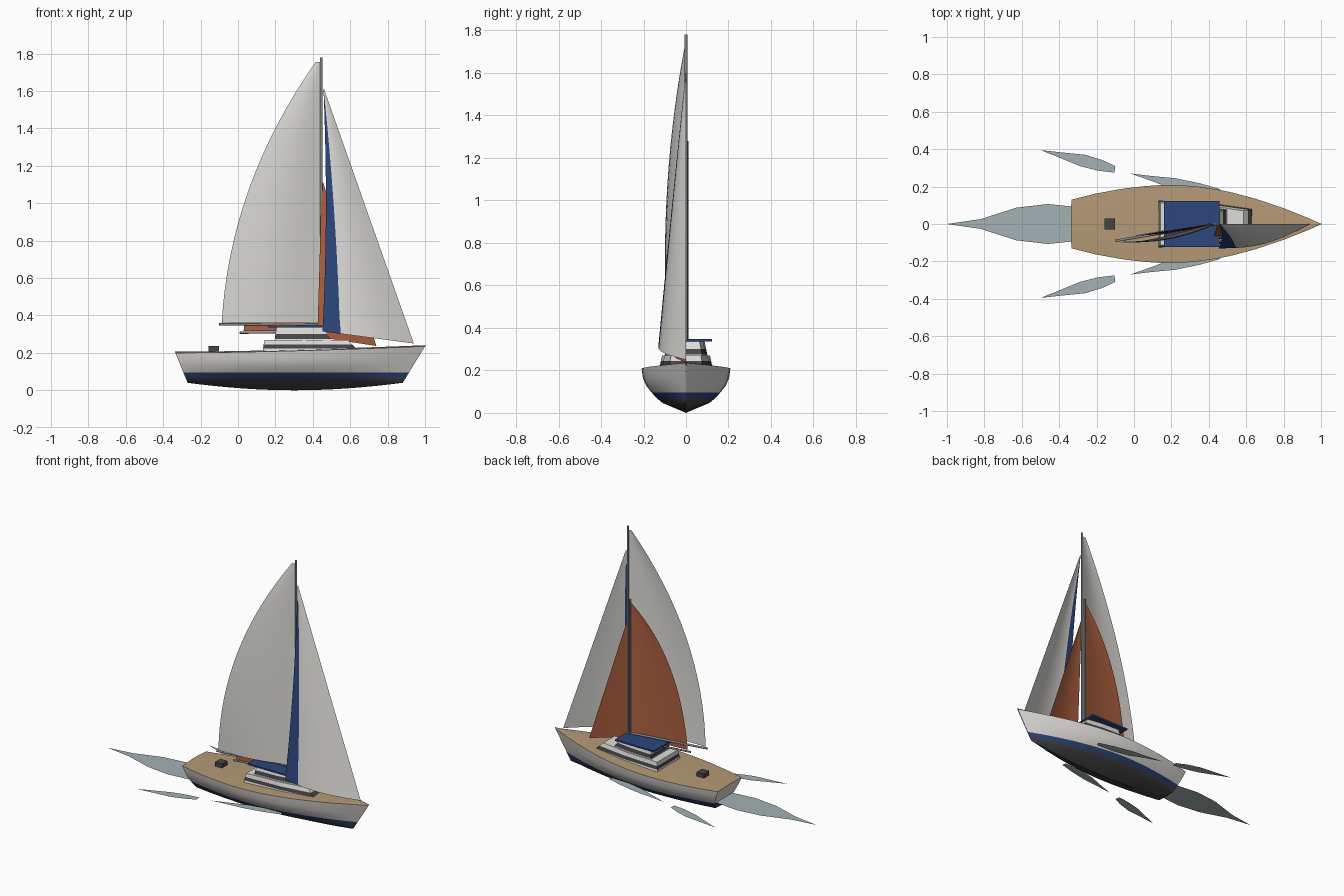
import bpy, bmesh, math
from mathutils import Vector

if "Cube" in bpy.data.objects:
    bpy.data.objects.remove(bpy.data.objects["Cube"])


def material(name, rgb):
    m = bpy.data.materials.new(name)
    m.diffuse_color = (*rgb, 1)
    m.use_nodes = True
    m.node_tree.nodes["Principled BSDF"].inputs["Base Color"].default_value = m.diffuse_color
    return m


WHITE = material("hull_white", (0.74, 0.72, 0.69))
SAIL = material("sail_white", (0.72, 0.71, 0.68))
NAVY = material("navy_blue", (0.025, 0.061, 0.20))
TAN = material("deck_tan", (0.46, 0.32, 0.18))
RUST = material("rust_red", (0.42, 0.117, 0.05))
CHARCOAL = material("charcoal", (0.06, 0.06, 0.066))
GREY = material("spar_grey", (0.24, 0.26, 0.28))
WATER = material("wake_grey", (0.36, 0.44, 0.45))


def mesh_object(name, verts, faces, mats, rule=None, smooth=None):
    """Make an object; rule(face centre, normal, index) picks the material slot."""
    me = bpy.data.meshes.new(name)
    me.from_pydata([tuple(v) for v in verts], [], faces)
    ob = bpy.data.objects.new(name, me)
    bpy.context.collection.objects.link(ob)
    for m in mats:
        me.materials.append(m)
    bm = bmesh.new()
    bm.from_mesh(me)
    if smooth is not None:
        bmesh.ops.remove_doubles(bm, verts=bm.verts, dist=0.0005)
        bmesh.ops.recalc_face_normals(bm, faces=bm.faces)
    bm.normal_update()
    for i, f in enumerate(bm.faces):
        if rule:
            f.material_index = rule(f.calc_center_median(), f.normal, i)
    bm.to_mesh(me)
    bm.free()
    if smooth:
        bpy.ops.object.select_all(action='DESELECT')
        ob.select_set(True)
        bpy.context.view_layer.objects.active = ob
        bpy.ops.object.shade_smooth_by_angle(angle=math.radians(smooth))
    return ob


def grid_faces(rows, cols):
    return [(r * cols + c, r * cols + c + 1, (r + 1) * cols + c + 1, (r + 1) * cols + c)
            for r in range(rows - 1) for c in range(cols - 1)]


def lookup(table, t):
    for (a, va), (b, vb) in zip(table, table[1:]):
        if t <= b:
            return va + (vb - va) * (t - a) / (b - a)
    return table[-1][1]


# Hull: lofted stations, flat stern, raked stem, cambered deck
BEAM = [(-0.335, 0.13), (-0.2, 0.163), (-0.05, 0.19), (0.1, 0.206), (0.22, 0.21), (0.35, 0.201),
        (0.5, 0.177), (0.65, 0.138), (0.8, 0.087), (0.92, 0.038), (1.0, 0.002)]
LEVELS = [(0.046, 0.52), (0.068, 0.65), (0.095, 0.77), (0.13, 0.90), (0.165, 0.97)]
STATIONS = 21
hull = []
for i in range(STATIONS):
    t = i / (STATIONS - 1)
    half = lookup(BEAM, -0.335 + 1.335 * t)
    sheer = 0.2 + 0.035 * t ** 1.6
    keel = 0.04 * (2 * t - 1) ** 2

    def point(y, z):
        stern = -0.335 + 0.41 * (0.2 - z)
        stem = 1.0 - 0.61 * (0.235 - z)
        return (stern + (stem - stern) * t, y, z)
    side = [(half * w, z) for z, w in LEVELS] + [(half, sheer)]
    ring = [(0, keel)] + side + [(0, sheer + 0.006)]
    ring += [(-y, z) for y, z in reversed(side)] + [(0, keel)]
    hull += [point(y, z) for y, z in ring]
COLS = len(hull) // STATIONS
hull_faces = grid_faces(STATIONS, COLS)
for a in range(COLS // 2):      # stern closed in strips across, so it can be coloured by height
    b = COLS - 1 - a
    quad = (a, a + 1, b - 1, b)
    hull_faces.append(quad if a + 1 != b - 1 else (a, a + 1, b))


def hull_colour(c, n, i):
    if n.z > 0.8 and c.z > 0.19:
        return 3
    return 2 if c.z < 0.067 else 1 if c.z < 0.095 else 0


mesh_object("hull", hull, hull_faces, [WHITE, NAVY, CHARCOAL, TAN], hull_colour, 35)


# Cabin tiers: stacked tapering rings with a dark window band
def tier(name, zs, aft, fore, w_aft, w_fore, rake, lean):
    verts = []
    for z in zs:
        d = (z - zs[0])
        a, f = aft + d * 0.15, fore - d * rake
        wa, wf = w_aft - d * lean, w_fore - d * lean
        mid = a + (f - a) * 0.55
        wm = wf + (wa - wf) * 0.72
        verts += [(a, -wa, z), (mid, -wm, z), (f, -wf, z), (f, wf, z), (mid, wm, z), (a, wa, z)]
    faces = [(r * 6 + k, r * 6 + (k + 1) % 6, r * 6 + 6 + (k + 1) % 6, r * 6 + 6 + k)
             for r in range(len(zs) - 1) for k in range(6)]
    top = (len(zs) - 1) * 6
    faces.append(tuple(range(top, top + 6)))
    return mesh_object(name, verts, faces, [WHITE, CHARCOAL],
                       lambda c, n, i: int(zs[1] < c.z < zs[2]))


tier("cabin_lower", [0.195, 0.223, 0.245, 0.27], 0.13, 0.66, 0.128, 0.085, 1.0, 0.2)
tier("cabin_upper", [0.265, 0.275, 0.30, 0.335], 0.195, 0.50, 0.102, 0.078, 0.7, 0.2)


def box(name, lo, hi, mat):
    v = [(x, y, z) for x in (lo[0], hi[0]) for y in (lo[1], hi[1]) for z in (lo[2], hi[2])]
    f = [(0, 1, 3, 2), (4, 6, 7, 5), (0, 4, 5, 1), (2, 3, 7, 6), (0, 2, 6, 4), (1, 5, 7, 3)]
    return mesh_object(name, v, f, [mat])


box("canopy", (0.16, -0.122, 0.336), (0.457, 0.122, 0.347), NAVY)
box("stern_hatch", (-0.157, -0.029, 0.198), (-0.102, 0.029, 0.236), CHARCOAL)


# Masts and booms
def spar(name, a, b, radius):
    a, b = Vector(a), Vector(b)
    bpy.ops.mesh.primitive_cylinder_add(vertices=10, radius=radius, depth=(b - a).length,
                                        location=(a + b) / 2)
    ob = bpy.context.object
    ob.name = name
    ob.rotation_euler = (b - a).to_track_quat('Z', 'Y').to_euler()
    ob.data.materials.append(GREY)
    bpy.ops.object.shade_smooth_by_angle(angle=math.radians(40))


spar("main_mast", (0.445, 0, 0.21), (0.445, 0, 1.78), 0.007)
spar("main_boom", (0.445, 0, 0.352), (-0.1, -0.09, 0.352), 0.007)
spar("inner_mast", (0.425, 0.005, 0.21), (0.425, 0.005, 1.28), 0.006)
spar("inner_boom", (0.425, 0.005, 0.31), (0.01, -0.066, 0.308), 0.006)


# Sails: straight luff, curved leech, belly towards the front
def sail(name, luff, leech, belly, mats, rule=None):
    top, bottom = map(Vector, luff)
    p0, p1, p2 = map(Vector, leech)
    rows, cols, verts = 17, 11, []
    for r in range(rows):
        t = r / (rows - 1)
        back = p0 * (1 - t) ** 2 + p1 * 2 * t * (1 - t) + p2 * t * t
        s = min(1, max(0, (back.z - top.z) / (bottom.z - top.z)))
        front = top.lerp(bottom, s if r < rows - 1 else 1)
        for c in range(cols):
            u = c / (cols - 1)
            p = back.lerp(front, u)
            p.y -= belly * (back - front).length * math.sin(math.pi * u)
            verts.append(p)
    return mesh_object(name, verts, grid_faces(rows, cols), mats, rule, 60)


sail("main_sail", [(0.44, 0, 1.755), (0.44, 0, 0.36)],
     [(0.415, 0, 1.755), (-0.045, -0.13, 1.10), (-0.087, -0.09, 0.36)], 0.06, [SAIL])
sail("front_sail", [(0.46, 0, 1.61), (0.94, 0, 0.25)],
     [(0.457, 0, 1.61), (0.485, -0.07, 0.95), (0.452, -0.13, 0.315)], 0.08, [SAIL, NAVY],
     lambda c, n, i: int(i % 10 < 2))
sail("inner_main_sail", [(0.425, 0, 1.25), (0.425, 0, 0.318)],
     [(0.412, 0, 1.25), (0.078, -0.05, 0.94), (0.03, -0.062, 0.318)], 0.03, [RUST])
sail("inner_front_sail", [(0.455, 0, 1.11), (0.74, 0, 0.237)],
     [(0.447, 0, 1.11), (0.437, -0.035, 0.7), (0.424, -0.07, 0.285)], 0.05, [RUST])

# Wake: flat leaves on the water, side ones mirrored
WATER_Z = 0.098


def leaf(name, outline):
    mesh_object(name, [(x, y, WATER_Z) for x, y in outline], [tuple(range(len(outline)))], [WATER])


half_wake = [(-0.82, 0.026), (-0.63, 0.087), (-0.46, 0.107), (-0.28, 0.088)]
leaf("stern_wake", [(-1.0, 0)] + [(x, -y) for x, y in half_wake] + half_wake[::-1])
FORWARD = [(-0.02, 0.27), (0.1, 0.228), (0.2, 0.19), (0.32, 0.165), (0.45, 0.16),
           (0.46, 0.187), (0.35, 0.218), (0.22, 0.245), (0.09, 0.257)]
AFT = [(-0.5, 0.395), (-0.4, 0.355), (-0.29, 0.31), (-0.19, 0.285), (-0.105, 0.275),
       (-0.1, 0.31), (-0.17, 0.342), (-0.26, 0.37), (-0.38, 0.382)]
for label, s in (("left", 1), ("right", -1)):
    for part, pts in (("forward", FORWARD), ("aft", AFT)):
        leaf(f"{part}_wake_{label}", [(x, s * y) for x, y in pts][::s])
